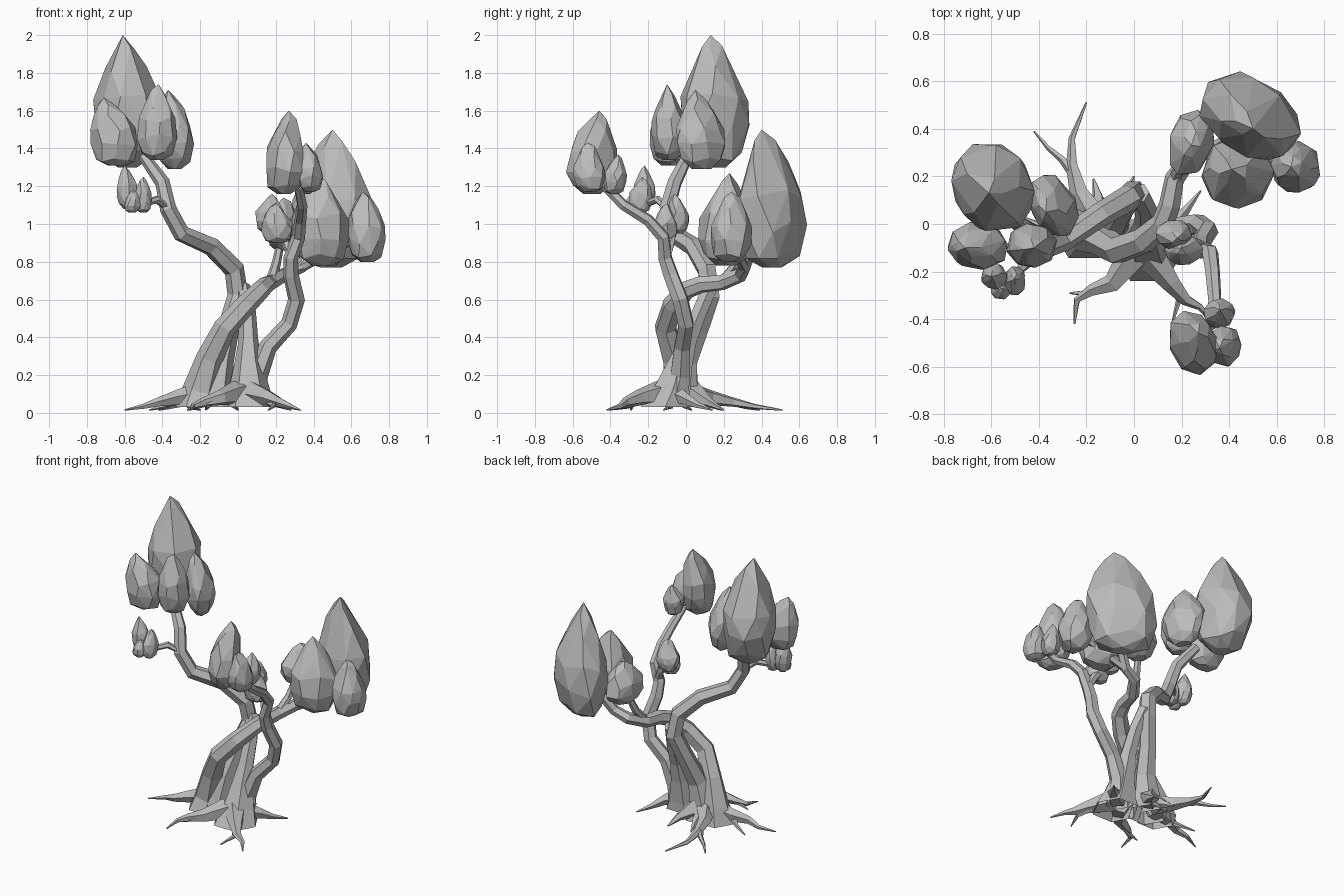
import bpy, bmesh, math, random
from mathutils import Matrix, Vector

default_cube = bpy.data.objects.get("Cube")
if default_cube:
    bpy.data.objects.remove(default_cube, do_unlink=True)

# One plain grey for the whole tree
grey = bpy.data.materials.new("stone_grey")
grey.use_nodes = True
colour = (0.5, 0.5, 0.5, 1)
grey.diffuse_color = colour
grey.node_tree.nodes["Principled BSDF"].inputs["Base Color"].default_value = colour


def finish(name, bm):
    """Turn a bmesh into a flat shaded object."""
    bmesh.ops.recalc_face_normals(bm, faces=bm.faces)
    mesh = bpy.data.meshes.new(name)
    bm.to_mesh(mesh)
    bm.free()
    mesh.materials.append(grey)
    obj = bpy.data.objects.new(name, mesh)
    bpy.context.scene.collection.objects.link(obj)
    return obj


def limb(name, path, radii, sides=6):
    """Sweep a faceted ring along a path, open at its root and capped at its tip."""
    points = [Vector(p) for p in path]
    last = len(points) - 1
    bm = bmesh.new()
    rings = []
    previous, turn = Vector((0, 0, 1)), None
    for i, point in enumerate(points):
        tangent = (points[min(i + 1, last)] - points[max(i - 1, 0)]).normalized()
        if i == 0 and tangent.z > 0.5:
            tangent = Vector((0, 0, 1))  # trunks stand flat on the ground
        step = previous.rotation_difference(tangent)
        turn = step @ turn if turn else step
        previous = tangent
        place = i / last * (len(radii) - 1)
        low = min(int(place), len(radii) - 2)
        radius = radii[low] + (radii[low + 1] - radii[low]) * (place - low)
        ring = []
        for k in range(sides):
            angle = math.tau * k / sides
            offset = Vector((math.cos(angle), math.sin(angle), 0)) * radius
            spot = point + turn @ offset
            spot.z = max(spot.z, 0)
            ring.append(bm.verts.new(spot))
        rings.append(ring)
    for lower, upper in zip(rings, rings[1:]):
        for k in range(sides):
            n = (k + 1) % sides
            bm.faces.new((lower[k], lower[n], upper[n], upper[k]))
    bm.faces.new(rings[-1])
    return finish(name, bm)


# Bud silhouette: (height fraction, width fraction)
BUD_PROFILE = ((0, 0.3), (0.1, 0.75), (0.3, 1), (0.52, 0.96), (0.72, 0.64), (0.88, 0.32))


def bud(name, centre, heights, widths, tip, seed, swing=0, bluntness=0.8):
    """Faceted teardrop of leaves: the convex hull of jittered rings and a tip."""
    rng = random.Random(seed)
    bottom, top = heights
    base, point = Vector((*centre, bottom)), Vector((*tip, top))
    spin = Matrix.Rotation(math.radians(swing), 3, 'Z')
    bm = bmesh.new()
    for level, (t, w) in enumerate(BUD_PROFILE):
        count = 8 if w > 0.7 else 5
        start = rng.random() + level * math.pi / count
        for k in range(count):
            angle = start + math.tau * (k + rng.uniform(-0.2, 0.2)) / count
            reach = w ** bluntness * rng.uniform(0.98, 1.1)
            height = t + (rng.uniform(-0.05, 0.05) if level else 0)
            spot = spin @ Vector((math.cos(angle) * reach * widths[0],
                                  math.sin(angle) * reach * widths[1], 0))
            axis = base.lerp(point, t * t)  # the core leans towards the tip
            axis.z = bottom + (top - bottom) * height
            bm.verts.new(axis + spot)
    bm.verts.new(point)
    hull = bmesh.ops.convex_hull(bm, input=bm.verts)
    spare = {v for v in hull["geom_interior"] if isinstance(v, bmesh.types.BMVert)}
    bmesh.ops.delete(bm, geom=list(spare), context='VERTS')
    bmesh.ops.dissolve_limit(bm, angle_limit=math.radians(7),
                             verts=bm.verts, edges=bm.edges)
    return finish(name, bm)


# Trunks
limb("rear_trunk",
     [(-.13, -.02, .03), (-.12, -.02, .12), (-.09, .0, .28), (-.05, .07, .45),
      (.0, .13, .62), (-.02, .11, .76), (-.14, .04, .88), (-.3, -.07, .95),
      (-.37, -.1, 1.08), (-.4, -.06, 1.22), (-.5, .01, 1.36)],
     (.13, .085, .058, .056, .055, .05, .045, .042, .03))
limb("crossing_trunk",
     [(-.21, -.03, .03), (-.2, -.03, .12), (-.15, -.06, .29), (-.07, -.11, .45),
      (.04, -.07, .57), (.12, .0, .65), (.15, .08, .68), (.17, .19, .69),
      (.24, .29, .73), (.33, .31, .77), (.42, .36, .9)],
     (.13, .085, .062, .058, .05, .045, .04, .035, .03))
limb("front_trunk",
     [(.06, -.11, .03), (.06, -.07, .12), (.055, -.03, .26), (.055, .01, .38),
      (.05, .07, .53), (.02, .13, .67)],
     (.15, .1, .058, .045, .045))
limb("right_trunk",
     [(.08, -.06, .05), (.1, -.03, .2), (.16, -.02, .35), (.27, .0, .47),
      (.31, -.03, .6), (.28, -.08, .73), (.28, -.11, .82), (.32, -.12, .93),
      (.33, -.2, 1.02), (.34, -.33, 1.1), (.32, -.43, 1.2)],
     (.08, .05, .045, .045, .04, .035, .03, .025))

# Twigs that carry the small buds
limb("left_twig", [(-.37, -.1, 1.08), (-.43, -.15, 1.13), (-.49, -.2, 1.11), (-.57, -.23, 1.13)],
     (.025, .02, .015))
limb("middle_twig", [(.28, -.1, .85), (.25, -.08, .91), (.19, -.07, .98)], (.03, .02))
limb("right_twig", [(.17, .18, .69), (.2, .26, .78), (.23, .32, .92)], (.03, .02))
limb("far_right_twig", [(.33, .31, .77), (.48, .27, .85), (.66, .24, .94)], (.03, .02))

# Roots: paths on the ground, sinking and tapering to the tip
ROOTS = {
    "back_root": [(-.15, .0), (-.23, .13), (-.26, .25), (-.26, .36), (-.2, .51)],
    "back_root_fork": [(-.24, .19), (-.3, .27), (-.36, .32), (-.42, .39)],
    "left_root": [(-.18, -.03), (-.32, -.05), (-.42, -.09), (-.5, -.08), (-.6, -.12)],
    "left_root_fork": [(-.32, -.05), (-.38, -.01), (-.47, .03)],
    "front_left_root": [(.0, -.13), (-.09, -.25), (-.18, -.28), (-.24, -.32), (-.25, -.42)],
    "front_left_fork": [(-.14, -.27), (-.2, -.29), (-.27, -.29)],
    "front_right_root": [(.07, -.13), (.16, -.25), (.22, -.32), (.28, -.35), (.33, -.42)],
    "front_right_fork": [(.15, -.23), (.19, -.32), (.16, -.42)],
    "right_root": [(.07, -.08), (.17, .0), (.22, .06), (.28, .14)],
    "inner_root": [(-.1, .03), (-.03, .12), (.0, .2)],
    "short_back_root": [(-.17, .02), (-.15, .11), (-.17, .19)],
}
for name, path in ROOTS.items():
    last = len(path) - 1
    fork = "fork" in name
    height = .05 if fork else .09
    sunk = [(x, y, .015 + height * (1 - i / last) ** 1.1) for i, (x, y) in enumerate(path)]
    limb(name, sunk, (.022, .014, .004) if fork else (.07, .033, .018, .004), sides=5)

# Buds: centre, (bottom, top), half widths, tip
BUDS = {
    "left_crown": ((-.59, .155), (1.3, 2.0), (.165, .187), (-.61, .13)),
    "left_front_bud": ((-.645, -.09), (1.31, 1.67), (.122, .1), (-.71, -.1)),
    "left_middle_bud": ((-.43, -.09), (1.34, 1.74), (.1, .09), (-.42, -.1)),
    "left_inner_bud": ((-.335, .08), (1.29, 1.71), (.09, .135), (-.37, .05)),
    "hanging_bud_tall": ((-.585, -.22), (1.08, 1.31), (.055, .055), (-.6, -.22)),
    "hanging_bud_side": ((-.5, -.24), (1.06, 1.25), (.045, .06), (-.5, -.23)),
    "hanging_bud_low": ((-.56, -.27), (1.06, 1.18), (.045, .045), (-.55, -.27)),
    "middle_crown": ((.245, -.5), (1.16, 1.6), (.1, .13), (.27, -.46)),
    "middle_side_bud": ((.38, -.51), (1.17, 1.43), (.07, .085), (.36, -.52)),
    "middle_back_bud": ((.36, -.38), (1.16, 1.37), (.065, .06), (.36, -.36)),
    "inner_bud_upper": ((.165, -.04), (.95, 1.16), (.075, .06), (.18, -.06)),
    "inner_bud_lower": ((.21, -.11), (.9, 1.11), (.08, .065), (.2, -.1)),
    "right_crown": ((.485, .46), (.77, 1.5), (.22, .16), (.5, .4)),
    "right_front_bud": ((.44, .21), (.78, 1.27), (.15, .14), (.41, .23)),
    "right_outer_bud": ((.68, .24), (.8, 1.17), (.105, .11), (.66, .24)),
    "right_back_bud": ((.24, .34), (.86, 1.14), (.095, .135), (.24, .33)),
}
SWING = {"left_crown": 30, "left_inner_bud": 20, "right_crown": -35,
         "middle_crown": 20, "right_back_bud": -15}
for seed, (name, shape) in enumerate(BUDS.items()):
    pointed = name in ("left_crown", "right_crown")
    bud(name, *shape, seed, SWING.get(name, 0), 1 if pointed else 0.8)
